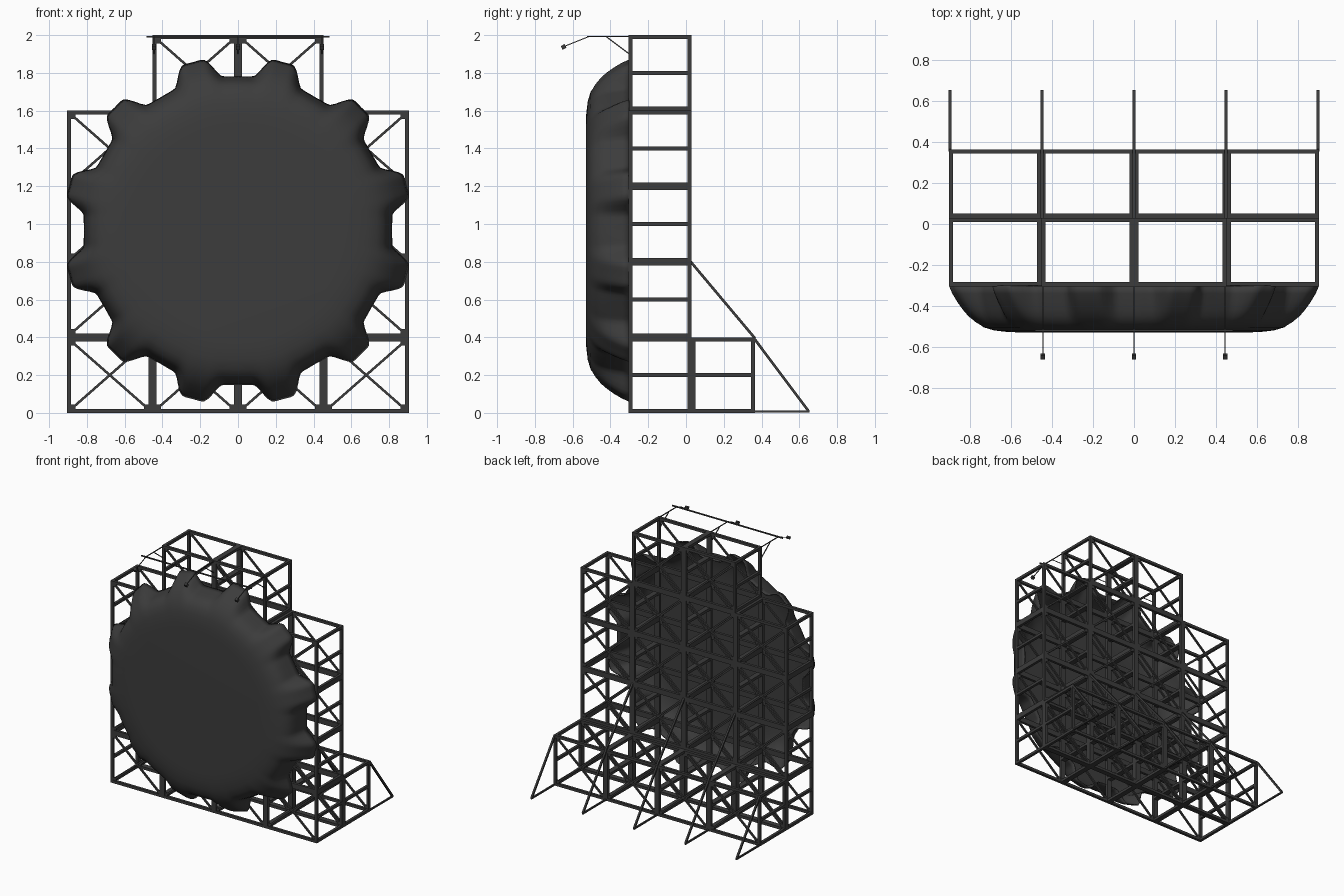
import bpy, bmesh, math
from mathutils import Vector, Matrix

cube = bpy.data.objects.get("Cube")
if cube:
    bpy.data.objects.remove(cube)

charcoal = bpy.data.materials.new("charcoal metal")
charcoal.use_nodes = True
COL = (0.045, 0.045, 0.045, 1)
charcoal.diffuse_color = COL
charcoal.node_tree.nodes["Principled BSDF"].inputs["Base Color"].default_value = COL


def add_object(name, mesh, loc=(0, 0, 0)):
    ob = bpy.data.objects.new(name, mesh)
    ob.location = loc
    bpy.context.collection.objects.link(ob)
    return ob


def to_mesh(name, bm):
    mesh = bpy.data.meshes.new(name)
    bmesh.ops.recalc_face_normals(bm, faces=bm.faces)
    bm.to_mesh(mesh)
    bm.free()
    mesh.materials.append(charcoal)
    return mesh


def box(bm, center, size):
    m = Matrix.Translation(center) @ Matrix.Diagonal((*size, 1))
    bmesh.ops.create_cube(bm, size=1, matrix=m)


def bar(bm, a, b, w):
    """Square bar between two points."""
    a, b = Vector(a), Vector(b)
    d = b - a
    m = Matrix.Translation((a + b) / 2) @ d.to_track_quat('Z', 'Y').to_matrix().to_4x4()
    bmesh.ops.create_cube(bm, size=1, matrix=m @ Matrix.Diagonal((w, w, d.length, 1)))


# One scaffold module, origin at its lower centre
W, D, H, T = 0.4525, 0.335, 0.4, 0.021
hx, hy = (W - T) / 2, (D - T) / 2
lo, hi = T / 2, H - T / 2
bm = bmesh.new()
for sx in (-1, 1):
    for sy in (-1, 1):
        box(bm, (sx * hx, sy * hy, H / 2), (T, T, H))
    for z in (lo, H / 2, hi):
        box(bm, (sx * hx, 0, z), (T, D - 2 * T, T))
for sy in (-1, 1):
    for z in (lo, hi):
        box(bm, (0, sy * hy, z), (W - 2 * T, T, T))
    # Crossed braces with corner gussets
    for s in (-1, 1):
        bar(bm, (-s * hx, sy * hy, lo), (s * hx, sy * hy, hi), 0.013)
        for z in (lo + 0.018, hi - 0.018):
            box(bm, (s * (hx - 0.018), sy * hy, z), (0.032, 0.012, 0.032))
module = to_mesh("scaffold_module", bm)

FRONT_Y, REAR_Y = -0.1375, 0.1975
for col in range(4):
    x = (col - 1.5) * W
    for row in range(5 if col in (1, 2) else 4):
        add_object(f"scaffold_module_{col}_{row}", module, (x, FRONT_Y, row * H))
    add_object(f"rear_module_{col}", module, (x, REAR_Y, 0))

# Sloping stays behind the frame
bm = bmesh.new()
for i in range(-2, 3):
    x = i * (W - 0.003)
    bar(bm, (x, 0.36, 0.395), (x, 0.65, 0.008), 0.014)
    bar(bm, (x, 0.36, 0.007), (x, 0.655, 0.007), 0.012)
    if abs(i) < 2:
        bar(bm, (x, 0.025, 0.8), (x, 0.365, 0.395), 0.014)
add_object("rear_stays", to_mesh("rear_stays", bm))

# Lamp rail on thin arms
bm = bmesh.new()
bar(bm, (-0.485, -0.52, 1.992), (0.485, -0.52, 1.992), 0.009)
for x in (-0.445, 0, 0.445):
    bar(bm, (x, -0.3, 1.992), (x, -0.525, 1.992), 0.006)
    bar(bm, (x, -0.3, 1.9), (x, -0.42, 1.99), 0.006)
    bar(bm, (x, -0.52, 1.99), (x, -0.65, 1.938), 0.005)
    bar(bm, (x, -0.638, 1.943), (x, -0.658, 1.932), 0.022)
add_object("lamp_rail", to_mesh("lamp_rail", bm))

# Crimped cap: round front, twelve flared lobes at the open rim
LOBES, SEG, CZ = 12, 288, 0.965
# y, valley radius, lobe radius
PROFILE = [(-0.53, 0.56, 0.56), (-0.528, 0.62, 0.62), (-0.52, 0.685, 0.69),
           (-0.505, 0.735, 0.745), (-0.48, 0.77, 0.79), (-0.45, 0.788, 0.828),
           (-0.42, 0.797, 0.855), (-0.38, 0.805, 0.885), (-0.34, 0.811, 0.91),
           (-0.303, 0.816, 0.927)]


def lobe_weight(theta):
    step = 360 / LOBES
    off = abs((math.degrees(theta) % step) - step / 2)   # degrees from lobe centre
    t = min(1, max(0, (9.5 - off) / 6.5))
    knob = t * t * (3 - 2 * t)
    slope = 0.18 * (1 - off / (step / 2)) ** 1.5
    return knob * (1 - slope) + slope - 0.18 * max(0, 1 - off / 5) * 0.2


bm = bmesh.new()
rings = []
for y, valley, lobe in PROFILE:
    ring = []
    for k in range(SEG):
        th = 2 * math.pi * k / SEG
        r = valley + (lobe - valley) * lobe_weight(th)
        ring.append(bm.verts.new((r * math.cos(th), y, CZ + r * math.sin(th))))
    rings.append(ring)
bm.faces.new(rings[0])
for a, b in zip(rings, rings[1:]):
    for k in range(SEG):
        n = (k + 1) % SEG
        bm.faces.new((a[k], a[n], b[n], b[k]))
cap = add_object("crimped_cap", to_mesh("crimped_cap", bm))
shell = cap.modifiers.new("thickness", 'SOLIDIFY')
shell.thickness = 0.008
shell.offset = -1
bpy.context.view_layer.objects.active = cap
cap.select_set(True)
bpy.ops.object.shade_smooth_by_angle(angle=math.radians(50))
